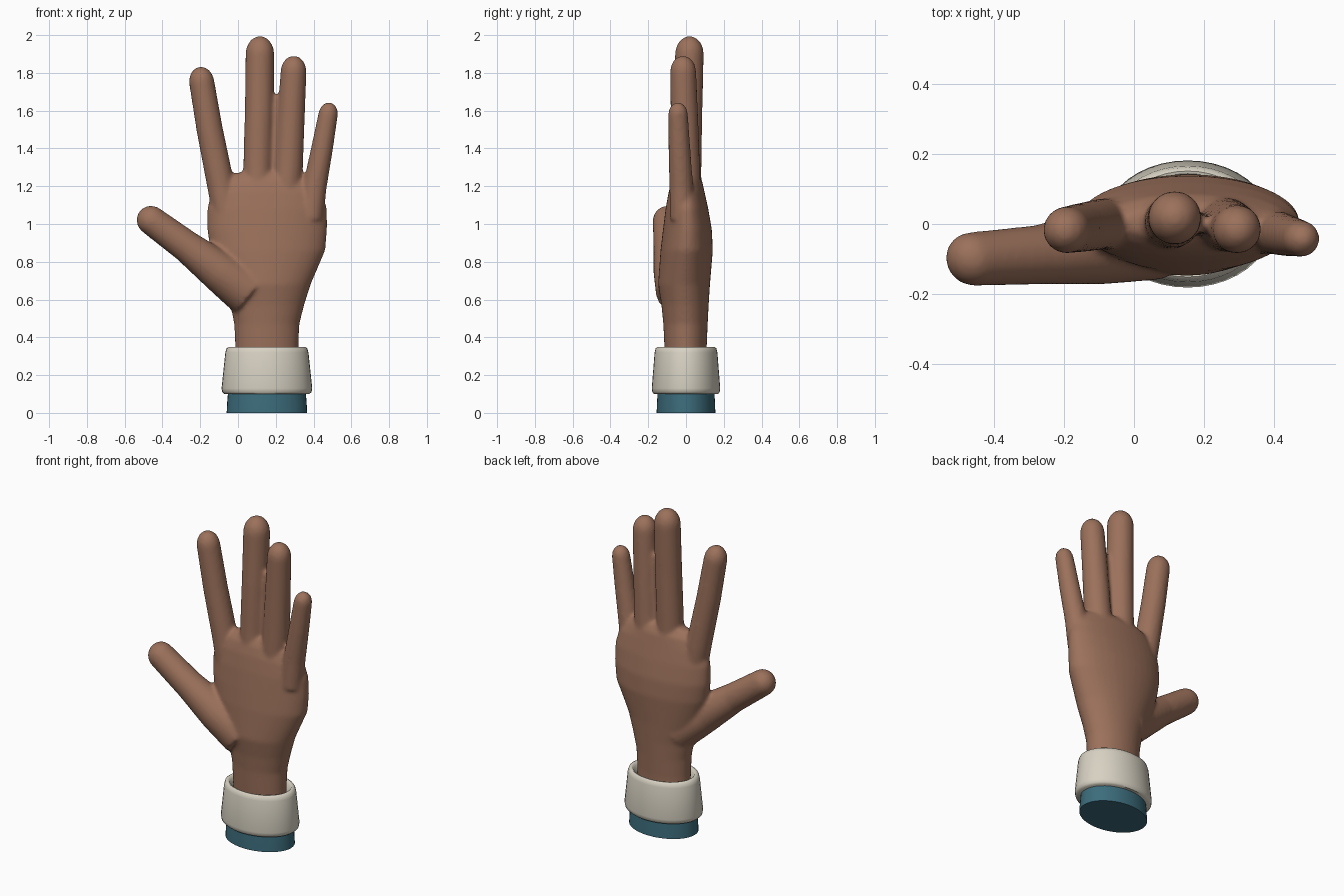
import bpy, bmesh, math
from mathutils import Vector

cube = bpy.data.objects.get("Cube")
if cube:
    bpy.data.objects.remove(cube)

WRIST_X = 0.153


def material(name, colour):
    mat = bpy.data.materials.new(name)
    mat.use_nodes = True
    mat.diffuse_color = (*colour, 1)
    mat.node_tree.nodes["Principled BSDF"].inputs["Base Color"].default_value = (*colour, 1)
    return mat


def skin_rings(bm, rings, closed=False):
    """Bridge equal rings of points; cap the ends, or join last to first."""
    loops = [[bm.verts.new(p) for p in ring] for ring in rings]
    pairs = list(zip(loops, loops[1:]))
    if closed:
        pairs.append((loops[-1], loops[0]))
    else:
        bm.faces.new(loops[0][::-1])
        bm.faces.new(loops[-1])
    n = len(loops[0])
    for a, b in pairs:
        for i in range(n):
            j = (i + 1) % n
            bm.faces.new((a[i], a[j], b[j], b[i]))


def circle(n):
    return [(math.cos(i * math.tau / n), math.sin(i * math.tau / n)) for i in range(n)]


def oval(z, x0, x1, y0, y1, n=40):
    cx, cy, rx, ry = (x0 + x1) / 2, (y0 + y1) / 2, (x1 - x0) / 2, (y1 - y0) / 2
    return [(cx + rx * c, cy + ry * s, z) for c, s in circle(n)]


def finger(bm, path, radii, tip_length=1.25):
    """Round tube along a path, with a rounded tip past the last point."""
    pts = [Vector(p) for p in path]
    end, last = (pts[-1] - pts[-2]).normalized(), pts[-1]
    stations = list(zip(pts, radii))
    for k in range(1, 7):
        a = k * math.pi / 2 / 6.3
        stations.append((last + end * radii[-1] * tip_length * math.sin(a),
                         radii[-1] * math.cos(a)))
    axis = (pts[-1] - pts[0]).normalized()
    u = axis.cross(Vector((0, 1, 0))).normalized()
    v = axis.cross(u)
    skin_rings(bm, [[p + (u * c + v * s) * r for c, s in circle(24)] for p, r in stations])


def finish(bm, name, mat):
    bmesh.ops.recalc_face_normals(bm, faces=bm.faces)
    for f in bm.faces:
        f.smooth = True
    mesh = bpy.data.meshes.new(name)
    bm.to_mesh(mesh)
    bm.free()
    mesh.materials.append(mat)
    obj = bpy.data.objects.new(name, mesh)
    bpy.context.collection.objects.link(obj)
    return obj


def sharpen(obj, degrees):
    bpy.ops.object.select_all(action="DESELECT")
    obj.select_set(True)
    bpy.context.view_layer.objects.active = obj
    bpy.ops.object.shade_smooth_by_angle(angle=math.radians(degrees))


skin = material("brown skin", (0.33, 0.165, 0.105))
cream = material("cream cuff", (0.68, 0.64, 0.54))
teal = material("teal sleeve", (0.045, 0.15, 0.20))

# Palm and wrist
bm = bmesh.new()
palm = [(0.26, -0.015, 0.32, -0.11, 0.11), (0.36, -0.015, 0.32, -0.115, 0.11),
        (0.47, -0.02, 0.325, -0.12, 0.115), (0.57, -0.04, 0.35, -0.13, 0.12),
        (0.68, -0.085, 0.385, -0.148, 0.127), (0.86, -0.145, 0.462, -0.135, 0.142),
        (0.97, -0.163, 0.472, -0.122, 0.137), (1.08, -0.163, 0.472, -0.108, 0.118),
        (1.17, -0.14, 0.445, -0.092, 0.098), (1.23, -0.09, 0.385, -0.075, 0.085),
        (1.27, -0.02, 0.34, -0.05, 0.06)]
skin_rings(bm, [oval(*row) for row in palm])

# Index, middle, ring and little fingers, then the thumb
finger(bm, [(-0.06, 0, 1.05), (-0.09, 0, 1.2), (-0.15, -0.01, 1.5), (-0.192, -0.017, 1.75)],
       [0.075, 0.073, 0.07, 0.067])
finger(bm, [(0.105, 0, 1.1), (0.105, 0.005, 1.3), (0.113, 0.01, 1.6), (0.116, 0.018, 1.9)],
       [0.08, 0.077, 0.077, 0.076])
finger(bm, [(0.25, 0, 1.1), (0.267, -0.003, 1.3), (0.28, -0.008, 1.55), (0.294, -0.015, 1.805)],
       [0.08, 0.077, 0.073, 0.069])
finger(bm, [(0.385, -0.02, 1.03), (0.407, -0.025, 1.2), (0.445, -0.035, 1.4), (0.477, -0.042, 1.58)],
       [0.066, 0.063, 0.058, 0.052])
finger(bm, [(0.06, -0.025, 0.64), (-0.1, -0.065, 0.75), (-0.27, -0.088, 0.88), (-0.46, -0.1, 1.02)],
       [0.135, 0.108, 0.085, 0.077], 1.0)
# Web between the middle and ring fingers
finger(bm, [(0.19, 0, 1.2), (0.205, 0, 1.66)], [0.035, 0.022])

hand = finish(bm, "hand", skin)
fuse = hand.modifiers.new("fuse", "REMESH")
fuse.mode = "VOXEL"
fuse.voxel_size = 0.011
fuse.use_smooth_shade = True
soften = hand.modifiers.new("soften", "SMOOTH")
soften.factor = 0.5
soften.iterations = 7

# Cuff: a hollow flared band with rounded rims
bm = bmesh.new()
profile = [(0.29, 0.15), (0.335, 0.182), (0.348, 0.19), (0.35, 0.2), (0.342, 0.213), (0.32, 0.22),
           (0.13, 0.24), (0.11, 0.236), (0.1, 0.225), (0.1, 0.15)]
skin_rings(bm, [oval(z, WRIST_X - r, WRIST_X + r, -r * 0.755, r * 0.755)
                for z, r in profile], closed=True)
sharpen(finish(bm, "cuff", cream), 50)

# Sleeve end
bm = bmesh.new()
skin_rings(bm, [oval(z, WRIST_X - r, WRIST_X + r, -r * 0.73, r * 0.73)
                for z, r in [(0, 0.213), (0.06, 0.21), (0.15, 0.202)]])
sharpen(finish(bm, "sleeve", teal), 40)
